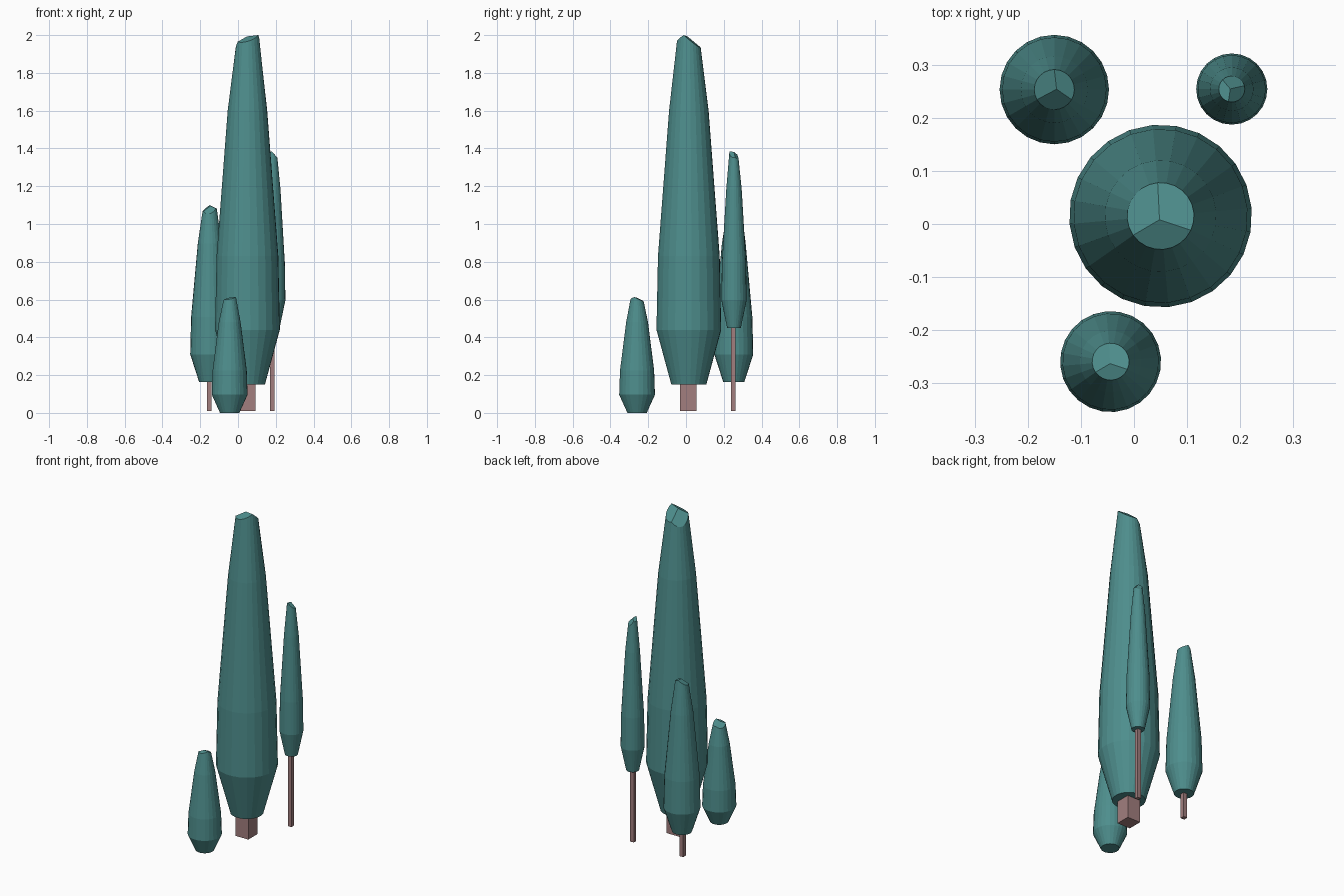
import bpy, bmesh, math
from mathutils import Vector, geometry

if "Cube" in bpy.data.objects:
    bpy.data.objects.remove(bpy.data.objects["Cube"])

SIDES = 24
# foliage profile: (radius, height above its underside)
PROFILE = [(0.093, 0.0), (0.172, 0.29), (0.164, 0.68), (0.105, 1.45)]
TOP_R = 0.063
APEX = Vector((-0.002, -0.007, 1.843))
# ring index and height of the three creases on the faceted tip
CREASES = [(22, 1.85), (6, 1.785), (14, 1.815)]


def material(name, color):
    m = bpy.data.materials.new(name)
    m.diffuse_color = (*color, 1)
    m.use_nodes = True
    m.node_tree.nodes["Principled BSDF"].inputs["Base Color"].default_value = m.diffuse_color
    return m


GREEN = material("foliage_teal", (0.076, 0.27, 0.265))
BROWN = material("trunk_brown", (0.36, 0.21, 0.21))


def ring_point(i, r, z):
    a = math.radians(5) + 2 * math.pi * i / SIDES
    return Vector((r * math.cos(a), r * math.sin(a), z))


def add_object(name, bm, mat):
    bmesh.ops.recalc_face_normals(bm, faces=bm.faces)
    me = bpy.data.meshes.new(name)
    bm.to_mesh(me)
    bm.free()
    me.materials.append(mat)
    ob = bpy.data.objects.new(name, me)
    bpy.context.collection.objects.link(ob)
    return ob


def foliage(name, x, y, z, width, height, turn):
    bm = bmesh.new()
    rings = [[bm.verts.new(ring_point(i, r, h)) for i in range(SIDES)] for r, h in PROFILE]
    # tip: three sloping facets meeting at the apex
    apex = bm.verts.new(APEX)
    top = [None] * SIDES
    wedges = []
    for k in range(3):
        (i0, z0), (i1, z1) = CREASES[k], CREASES[(k + 1) % 3]
        n = geometry.normal(APEX, ring_point(i0, TOP_R, z0), ring_point(i1, TOP_R, z1))
        ids = [(i0 + j) % SIDES for j in range((i1 - i0) % SIDES + 1)]
        for i in ids:
            if top[i] is None:
                p = ring_point(i, TOP_R, 0)
                p.z = APEX.z - (n.x * (p.x - APEX.x) + n.y * (p.y - APEX.y)) / n.z
                top[i] = bm.verts.new(p)
        wedges.append(ids)
    for ids in wedges:
        bm.faces.new([apex] + [top[i] for i in ids])
    # underside and walls
    bm.faces.new(rings[0])
    rings.append(top)
    for a, b in zip(rings, rings[1:]):
        for i in range(SIDES):
            j = (i + 1) % SIDES
            bm.faces.new((a[i], a[j], b[j], b[i]))
    ob = add_object(name, bm, GREEN)
    ob.location = (x, y, z)
    ob.scale = (width / 0.172, width / 0.172, height / 1.85)
    ob.rotation_euler.z = math.radians(turn)


def trunk(name, x, y, size, top):
    bm = bmesh.new()
    bmesh.ops.create_cube(bm, size=1)
    ob = add_object(name, bm, BROWN)
    ob.location = (x, y, (top + 0.01) / 2)
    ob.scale = (size, size, top - 0.01)


# trees: name, x, y, underside z, radius, foliage height, turn, trunk size
TREES = [
    ("tall_tree", 0.05, 0.015, 0.15, 0.172, 1.85, 0, 0.088),
    ("back_left_tree", -0.15, 0.253, 0.163, 0.103, 0.937, 115, 0.026),
    ("back_right_tree", 0.184, 0.254, 0.45, 0.067, 0.935, -80, 0.024),
    ("front_shrub", -0.044, -0.259, 0.0, 0.095, 0.613, 0, 0),
]
for name, x, y, z, r, h, turn, size in TREES:
    foliage(name + "_foliage", x, y, z, r, h, turn)
    if size:
        trunk(name + "_trunk", x - 0.002, y - 0.003, size, z + 0.05)
